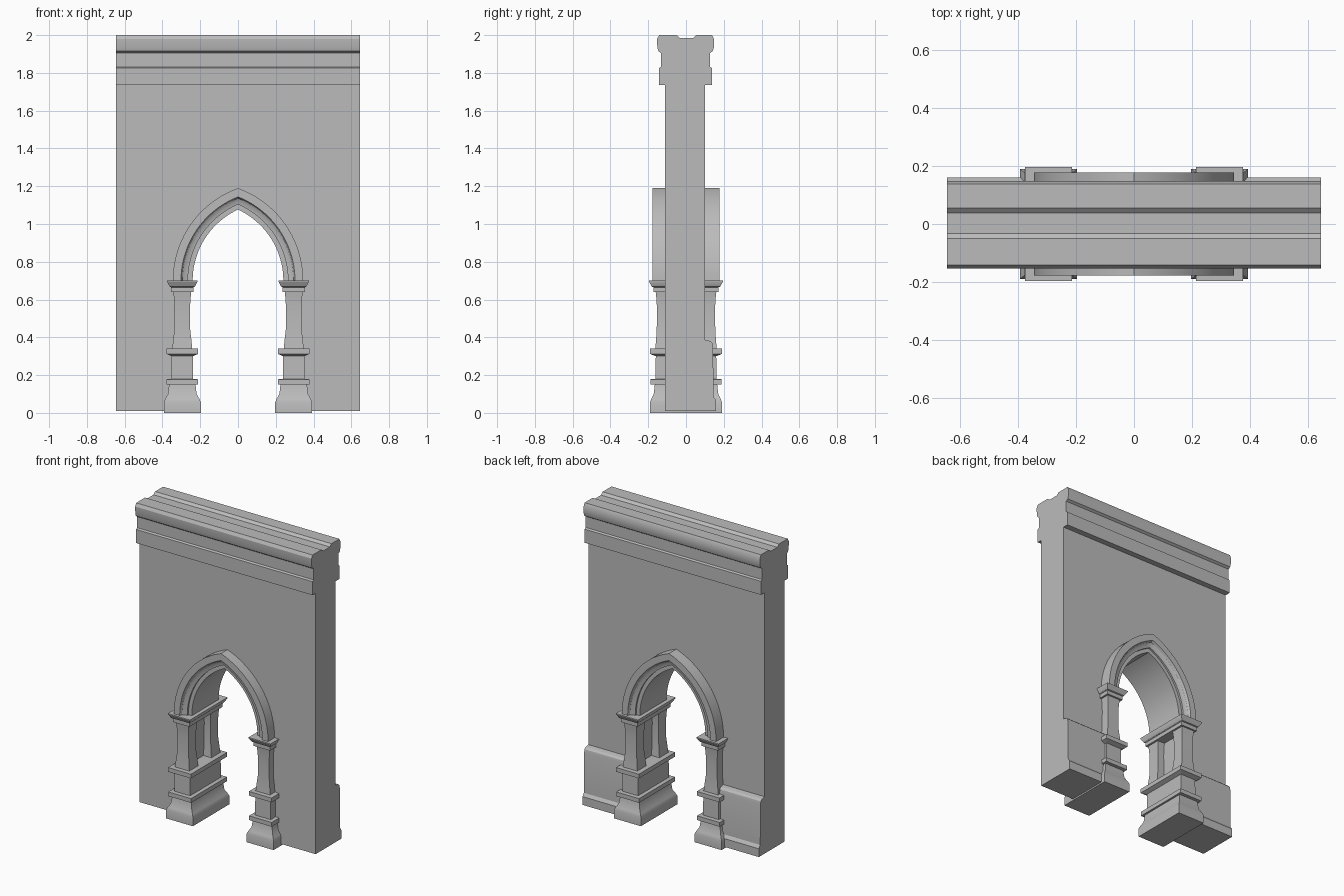
import bpy, bmesh, math

cube = bpy.data.objects.get("Cube")
if cube:
    bpy.data.objects.remove(cube)

GREY = (0.5, 0.5, 0.5, 1)
stone = bpy.data.materials.new("grey stone")
stone.use_nodes = True
stone.diffuse_color = GREY
stone.node_tree.nodes["Principled BSDF"].inputs["Base Color"].default_value = GREY

HALF = 0.645                    # half the wall width
SPRING = 0.70                   # height where the arch starts
CENTRE = 0.175                  # arc centres of the pointed arch
INNER = 0.415                   # inner arc radius
PILLAR_X = 0.295


def finish(name, bm, smooth=False):
    bmesh.ops.recalc_face_normals(bm, faces=bm.faces)
    mesh = bpy.data.meshes.new(name)
    bm.to_mesh(mesh)
    bm.free()
    obj = bpy.data.objects.new(name, mesh)
    bpy.context.collection.objects.link(obj)
    mesh.materials.append(stone)
    if smooth:
        bpy.ops.object.select_all(action='DESELECT')
        obj.select_set(True)
        bpy.context.view_layer.objects.active = obj
        bpy.ops.object.shade_smooth_by_angle(angle=math.radians(30))
    return obj


def extrude(name, points, shift, smooth=False):
    """Fill a closed outline and push it along a vector."""
    bm = bmesh.new()
    face = bm.faces.new([bm.verts.new(p) for p in points])
    new = bmesh.ops.extrude_face_region(bm, geom=[face])["geom"]
    bmesh.ops.translate(bm, vec=shift, verts=[v for v in new if isinstance(v, bmesh.types.BMVert)])
    return finish(name, bm, smooth)


def loft(name, sections, closed=False, smooth=False):
    """Skin a row of equal closed loops and cap both ends."""
    bm = bmesh.new()
    loops = [[bm.verts.new(p) for p in s] for s in sections]
    n = len(loops[0])
    for a, b in zip(loops, loops[1:]):
        for i in range(n):
            j = (i + 1) % n
            bm.faces.new((a[i], a[j], b[j], b[i]))
    bm.faces.new(loops[0])
    bm.faces.new(loops[-1])
    return finish(name, bm, smooth)


def turned_block(name, x, y, profile):
    """Rectangular stack from rows of height, half width, half depth."""
    return loft(name, [[(x + sx * w, y + sy * d, z) for sx, sy in
                        ((-1, -1), (1, -1), (1, 1), (-1, 1))] for z, w, d in profile], smooth=True)


def arch_path(offset, steps=20):
    """Pointed arch from right springing to left, offset from the inner line."""
    r = INNER + offset
    end = math.acos(CENTRE / r)
    right = [(r * math.cos(end * i / steps) - CENTRE,
              SPRING + r * math.sin(end * i / steps)) for i in range(steps + 1)]
    return right + [(-x, z) for x, z in reversed(right[:-1])]


# Wall with the doorway cut into its outline
jamb = 0.30
outline = [(HALF, 0.01), (HALF, 1.74), (-HALF, 1.74), (-HALF, 0.01), (-jamb, 0.01), (-jamb, SPRING)]
outline += list(reversed(arch_path(0))) + [(jamb, SPRING), (jamb, 0.01)]
extrude("wall", [(x, -0.11, z) for x, z in outline], (0, 0.21, 0), True)

# Cornice with a shallow channel along its top
cornice = [(-0.143, 1.735), (-0.143, 1.825), (-0.132, 1.832), (-0.132, 1.905), (-0.146, 1.915),
           (-0.152, 1.935), (-0.153, 1.98), (-0.142, 2.0), (-0.05, 2.0), (-0.032, 1.985),
           (0.038, 1.985), (0.055, 2.0), (0.138, 2.0), (0.148, 1.98), (0.148, 1.935),
           (0.142, 1.915), (0.127, 1.905), (0.127, 1.832), (0.138, 1.825), (0.138, 1.735)]
extrude("cornice", [(-HALF, y, z) for y, z in cornice], (2 * HALF, 0, 0), True)

# Rear plinths
plinth = [(0.09, 0.01), (0.16, 0.01), (0.16, 0.065), (0.146, 0.085), (0.143, 0.35),
          (0.139, 0.37), (0.128, 0.381), (0.09, 0.388)]

# Pillars: shared base, paired shafts, shared capital
base = [(0, 0.098, 0.19), (0.058, 0.098, 0.19), (0.075, 0.09, 0.183), (0.1, 0.076, 0.171),
        (0.15, 0.07, 0.165), (0.15, 0.083, 0.188), (0.178, 0.083, 0.188), (0.18, 0.058, 0.162),
        (0.3, 0.056, 0.16), (0.312, 0.083, 0.19), (0.34, 0.083, 0.19), (0.342, 0.05, 0.16)]
shaft = [(0.335, 0.053, 0.048), (0.38, 0.049, 0.044), (0.44, 0.042, 0.04),
         (0.56, 0.041, 0.039), (0.61, 0.044, 0.042), (0.645, 0.048, 0.046)]
capital = [(0.64, 0.06, 0.172), (0.665, 0.06, 0.172), (0.668, 0.066, 0.18),
           (0.695, 0.081, 0.196), (SPRING, 0.081, 0.196)]
for side, s in (("right", -1), ("left", 1)):
    x = s * PILLAR_X
    extrude(side + "_rear_plinth", [(x, y, z) for y, z in plinth], (s * (HALF - PILLAR_X), 0, 0), True)
    turned_block(side + "_pillar_base", x, 0, base)
    turned_block(side + "_capital", x, 0, capital)
    for end, y in (("front", -0.115), ("rear", 0.115)):
        turned_block(side + "_" + end + "_shaft", x, y, shaft)

# Arch mouldings: offset from the inner line, and depth
moulding = [(0, 0.09), (0, 0.14), (0.025, 0.14), (0.025, 0.152), (0.042, 0.155),
            (0.055, 0.163), (0.062, 0.178), (0.105, 0.178), (0.105, 0.09)]
rails = [(arch_path(offset), depth) for offset, depth in moulding]
for end, s in (("front", -1), ("rear", 1)):
    sections = [[(path[i][0], s * depth, path[i][1]) for path, depth in rails]
                for i in range(len(rails[0][0]))]
    loft(end + "_arch_moulding", sections, smooth=True)
